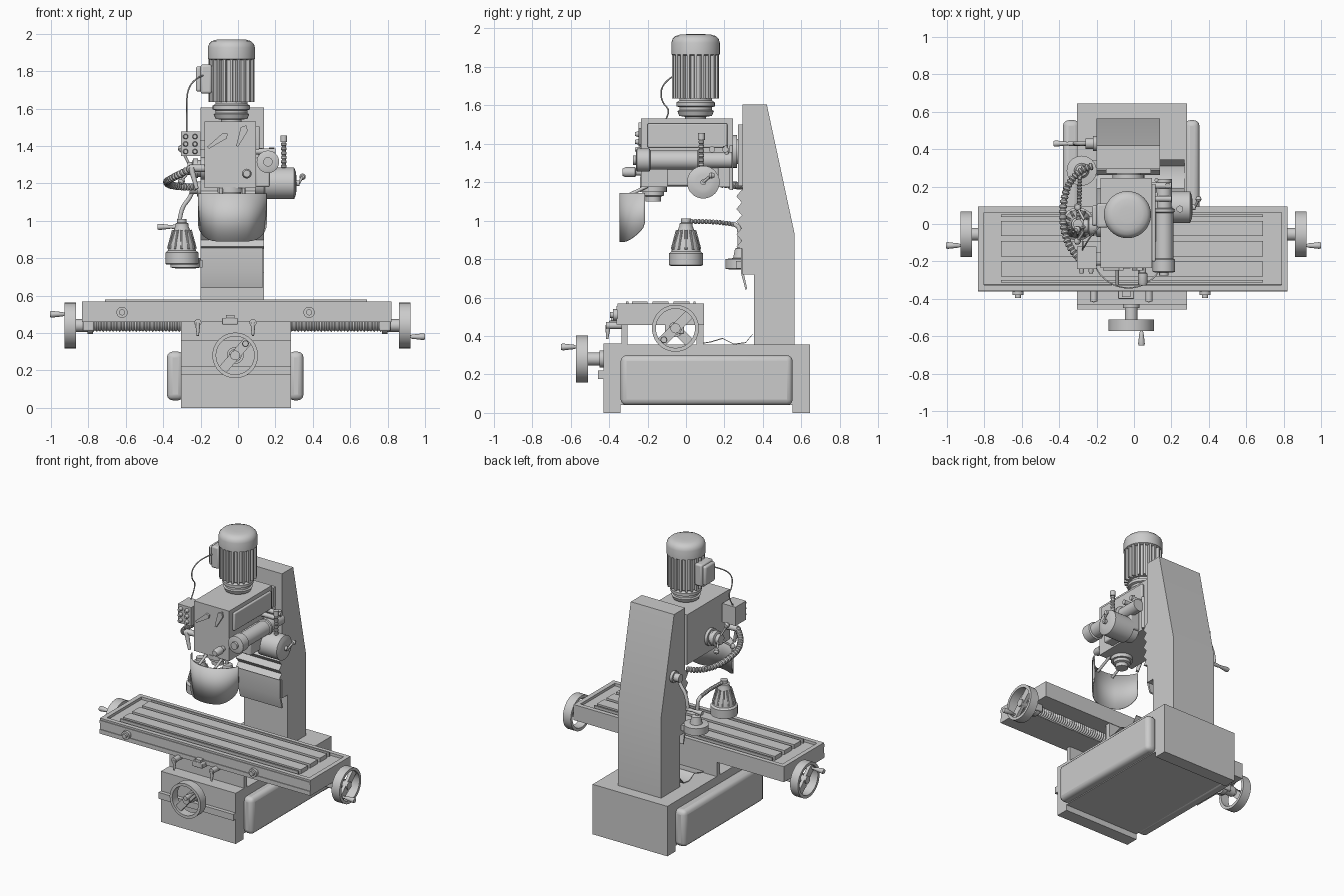
import bpy, bmesh, math
from mathutils import Vector, Matrix

if "Cube" in bpy.data.objects:
    bpy.data.objects.remove(bpy.data.objects["Cube"])

V = Vector
AX = {'x': V((1, 0, 0)), 'y': V((0, 1, 0)), 'z': V((0, 0, 1))}


def finish(name, bm, angle=35):
    bmesh.ops.recalc_face_normals(bm, faces=bm.faces)
    me = bpy.data.meshes.new(name)
    bm.to_mesh(me)
    bm.free()
    me.shade_smooth()
    me.set_sharp_from_angle(angle=math.radians(angle))
    ob = bpy.data.objects.new(name, me)
    bpy.context.collection.objects.link(ob)
    return ob


def bevel(ob, w, seg=3):
    m = ob.modifiers.new("bevel", 'BEVEL')
    m.width, m.segments, m.limit_method = w, seg, 'ANGLE'
    return ob


def box(name, x0, x1, y0, y1, z0, z1, bev=0):
    bm = bmesh.new()
    bmesh.ops.create_cube(bm, size=1)
    bmesh.ops.scale(bm, vec=(x1 - x0, y1 - y0, z1 - z0), verts=bm.verts)
    bmesh.ops.translate(bm, vec=((x0 + x1) / 2, (y0 + y1) / 2, (z0 + z1) / 2), verts=bm.verts)
    ob = finish(name, bm)
    return bevel(ob, bev) if bev else ob


def prism(name, pts, axis, a, b):
    """Extrude a 2D outline along an axis from a to b."""
    put = {'x': lambda p: (a, p[0], p[1]), 'y': lambda p: (p[0], a, p[1]), 'z': lambda p: (p[0], p[1], a)}[axis]
    bm = bmesh.new()
    f = bm.faces.new([bm.verts.new(put(p)) for p in pts])
    r = bmesh.ops.extrude_face_region(bm, geom=[f])
    bmesh.ops.translate(bm, vec=AX[axis] * (b - a), verts=[v for v in r['geom'] if isinstance(v, bmesh.types.BMVert)])
    return finish(name, bm)


def lathe(name, origin, direction, prof, n=32, closed=False):
    """Spin (radius, height) points about a direction; capped unless closed."""
    M = Matrix.Translation(origin) @ V(direction).to_track_quat('Z', 'Y').to_matrix().to_4x4()
    bm = bmesh.new()
    rings = [[bm.verts.new(M @ V((r * math.cos(t), r * math.sin(t), h)))
              for t in (2 * math.pi * i / n for i in range(n))] for r, h in prof]
    for a, b in list(zip(rings, rings[1:])) + ([(rings[-1], rings[0])] if closed else []):
        for i in range(n):
            bm.faces.new((a[i], a[(i + 1) % n], b[(i + 1) % n], b[i]))
    if not closed:
        bm.faces.new(rings[0])
        bm.faces.new(rings[-1])
    return finish(name, bm)


def rod(name, p, q, r, r2=None, n=24):
    d = V(q) - V(p)
    return lathe(name, p, d, [(r, 0), (r if r2 is None else r2, d.length)], n)


def tube(name, pts, r):
    cu = bpy.data.curves.new(name, 'CURVE')
    cu.dimensions, cu.bevel_depth, cu.bevel_resolution, cu.use_fill_caps = '3D', r, 3, True
    s = cu.splines.new('NURBS')
    s.points.add(len(pts) - 1)
    for p, c in zip(s.points, pts):
        p.co = (*c, 1)
    s.use_endpoint_u, s.order_u, s.resolution_u = True, 3, 8
    ob = bpy.data.objects.new(name, cu)
    bpy.context.collection.objects.link(ob)


def beads(name, pts, r, count):
    """Segmented hose: short tapered links along a quadratic curve."""
    a, b, c = map(V, pts)
    at = lambda t: a * (1 - t) ** 2 + b * 2 * t * (1 - t) + c * t * t
    for i in range(count):
        p, q = at(i / count), at((i + 1) / count)
        L = (q - p).length
        lathe(f"{name}_{i}", p, q - p, [(r * .6, 0), (r, L * .3), (r, L * .7), (r * .6, L)], 14)


def handwheel(name, origin, d, h):
    """Rim, spoke bar, hub and crank handle; d points outwards, h is the handle offset."""
    o, d, h = V(origin), V(d), V(h)
    lathe(name + "_rim", o, d, [(.122, 0), (.122, .062), (.102, .062), (.102, 0)], 40, True)
    u, w = h.normalized(), d.cross(h.normalized())
    bm = bmesh.new()
    bmesh.ops.create_cube(bm, size=1)
    bmesh.ops.scale(bm, vec=(.21, .05, .022), verts=bm.verts)
    M = Matrix((u, w, d)).transposed().to_4x4()
    bmesh.ops.transform(bm, matrix=Matrix.Translation(o + d * .035) @ M, verts=bm.verts)
    finish(name + "_spoke", bm)
    lathe(name + "_hub", o - d * .09, d, [(.045, 0), (.045, .03), (.034, .03), (.034, .1), (.026, .1), (.026, .145)], 24)
    lathe(name + "_handle", o + h + d * .04, d, [(.008, 0), (.008, .025), (.011, .03), (.018, .09), (.015, .1)], 16)


# base casting with feet, side trays and front rail
box("base_body", -.305, .283, -.43, .645, .04, .355)
box("front_foot", -.305, .283, -.43, -.34, 0, .05)
box("rear_foot", -.305, .283, .555, .645, 0, .05)
for s, x0, x1 in (("left", -.38, -.29), ("right", .27, .35)):
    box(s + "_side_tray", x0, x1, -.34, .555, .04, .30, .03)
box("front_rail", -.305, .283, -.457, -.42, .175, .22)

# column
prism("column", [(.295, .72), (.295, 1.605), (.42, 1.605), (.565, .93), (.565, .355), (.355, .355), (.355, .72)], 'x', -.2, .14)
zig = [(.262 if i % 2 else .29, 1.16 - .033 * i) for i in range(10)]
prism("column_bellows", zig + [(.3, .85), (.3, 1.16)], 'x', -.2, .14)
prism("bellows_flap", [(.285, .88), (.285, .73), (.31, .64), (.318, .645), (.3, .73), (.3, .88)], 'x', -.2, .13)
sheet = [(.09, .365), (.13, .372), (.19, .39), (.25, .36), (.31, .368), (.345, .41)]
prism("way_cover", sheet + [(y, z - .005) for y, z in reversed(sheet)], 'x', -.2, .27)

# saddle and table
box("saddle_front", -.305, .283, -.335, -.305, .35, .46)
box("saddle_rear", -.305, .283, .055, .09, .35, .46)
box("saddle_front_way", -.305, .283, -.43, -.33, .35, .36)
bm = bmesh.new()
bmesh.ops.create_cube(bm, size=1)
bmesh.ops.scale(bm, vec=(1.655, .45, .11), verts=bm.verts)
bmesh.ops.translate(bm, vec=(-.0075, -.132, .513), verts=bm.verts)
top = max(bm.faces, key=lambda f: f.calc_center_median().z)
bmesh.ops.inset_region(bm, faces=[top], thickness=.045)
bmesh.ops.inset_region(bm, faces=[top], thickness=.001)
bmesh.ops.translate(bm, vec=(0, 0, -.018), verts=top.verts)
finish("table", bm)
for i, (y0, y1) in enumerate(((-.312, -.3), (-.28, -.2), (-.175, -.09), (-.065, .017), (.038, .05))):
    box(f"table_slat_{i}", -.71, .69, y0, y1, .54, .579)
box("table_front_upper_rail", -.835, .82, -.362, -.35, .535, .555)
box("table_front_lower_rail", -.835, .82, -.362, -.35, .46, .49)
N = 90
lathe("table_lead_screw", (-.8, -.06, .44), (1, 0, 0),
      [(.034 if i % 2 else .026, 1.59 * i / (2 * N)) for i in range(2 * N + 1)], 20)
for s, x in (("left", -.8), ("right", .785)):
    box(s + "_screw_bracket", x - .03, x + .03, -.11, -.01, .41, .47, .008)
handwheel("left_wheel", (-.865, -.055, .44), (-1, 0, 0), (0, -.06, .06))
handwheel("right_wheel", (.86, -.055, .44), (1, 0, 0), (0, -.06, -.06))
handwheel("front_wheel", (-.015, -.51, .28), (0, -1, 0), (.055, 0, .063))

# table stops and lock levers
for x in (-.62, .38):
    lathe("table_stop", (x, -.35, .51), (0, -1, 0), [(.03, 0), (.03, .03), (.016, .03), (.016, .045)], 20)
box("centre_stop", -.085, 0, -.4, -.34, .445, .48, .005)
box("centre_stop_top", -.065, -.02, -.39, -.35, .48, .497)
for x in (-.215, .08):
    rod("lock_pivot", (x, -.33, .455), (x, -.415, .455), .019)
    rod("lock_lever", (x, -.405, .455), (x, -.41, .385), .014, .006)

# head
box("head", -.18, .095, -.235, .245, 1.175, 1.53)
box("head_side_cover", .095, .115, -.2, .215, 1.38, 1.505, .006)
box("head_lower_side", .095, .17, -.1, .17, 1.18, 1.34, .01)
lathe("head_swivel", (-.03, .24, 1.36), (0, 1, 0), [(.085, 0), (.085, .025), (.065, .025), (.065, .06)])
box("swivel_slide", -.15, .09, .27, .3, 1.18, 1.5)
lathe("spindle", (-.04, -.17, 1.18), (0, 0, -1), [(.07, 0), (.07, .03), (.055, .03), (.055, .05), (.04, .055), (.04, .08)])
for x in (-.09, .03):
    rod("guard_bracket", (x, -.2, 1.18), (x, -.325, 1.12), .009)
prism("speed_lever_a", [(-.165, 1.395), (-.155, 1.385), (-.06, 1.44), (-.055, 1.465), (-.08, 1.47)], 'y', -.248, -.23)
prism("speed_lever_b", [(-.01, 1.40), (0, 1.395), (.052, 1.48), (.045, 1.51), (.015, 1.5)], 'y', -.248, -.23)
lathe("depth_knob", (.047, -.23, 1.252), (0, -1, 0), [(.018, 0), (.018, .03), (.026, .035), (.026, .085), (.018, .1)], 20)

# curved chip guard with rounded lower corners
bm = bmesh.new()
cols = []
for i in range(49):
    t = math.radians(-70 + 140 * i / 48)
    x, y = .197 * math.sin(t), -.148 - .197 * math.cos(t)
    e = min(.1, max(0, abs(x) - .085))
    zb = .89 + .1 - math.sqrt(max(0, .01 - e * e))
    cols.append((bm.verts.new((x - .03, y, zb)), bm.verts.new((x - .03, y, 1.145))))
for a, b in zip(cols, cols[1:]):
    bm.faces.new((a[0], b[0], b[1], a[1]))
finish("chip_guard", bm).modifiers.new("thick", 'SOLIDIFY').thickness = .007

# right-hand feed motor and drive drum
lathe("feed_cylinder", (.16, -.26, 1.315), (0, 1, 0),
      [(.045, 0), (.06, .005), (.06, .07), (.05, .075), (.05, .32), (.058, .325), (.058, .34), (.042, .345), (.042, .5)])
rod("feed_cylinder_cap", (.16, -.275, 1.315), (.16, -.25, 1.315), .025)
lathe("feed_drum", (.09, .09, 1.2), (1, 0, 0), [(.07, 0), (.07, .05), (.085, .055), (.085, .21), (.06, .22), (.04, .222)])
rod("drum_shaft", (.3, .09, 1.2), (.33, .09, 1.2), .015)
rod("drum_lever", (.325, .09, 1.2), (.345, .13, 1.235), .007)
lathe("drum_lever_knob", (.345, .12, 1.235), (0, 1, 0), [(.01, 0), (.017, .012), (.01, .028)], 14)
rod("upright_lever", (.245, .08, 1.26), (.245, .08, 1.4), .011)
beads("upright_lever_grip", [(.245, .08, 1.28), (.245, .08, 1.35), (.245, .08, 1.42)], .015, 6)
rod("upright_lever_knob", (.245, .08, 1.42), (.245, .08, 1.455), .018)
for y in (.135, .205):
    rod("side_knob", (.09, y, 1.37), (.2, y, 1.37), .016)
rod("side_link", (.18, .205, 1.39), (.18, .22, 1.29), .014, .006)
rod("table_feed_rod", (.12, .235, 1.39), (.12, .235, 1.16), .01)

# main motor
mx, my = -.035, .05
lathe("motor_foot", (mx, my, 1.525), (0, 0, 1),
      [(.055, 0), (.055, .015), (.085, .02), (.095, .045), (.085, .05), (.085, .065), (.1, .07), (.1, .09), (.085, .1), (.085, .12)])
fins = []
for i in range(20):
    for da, r in ((-.085, .1), (-.055, .123), (.055, .123), (.085, .1)):
        a = 2 * math.pi * i / 20 + da
        fins.append((mx + r * math.cos(a), my + r * math.sin(a)))
prism("motor_fins", fins, 'z', 1.635, 1.865)
lathe("motor_cap", (mx, my, 1.86), (0, 0, 1),
      [(.118, 0), (.126, .005), (.126, .065), (.12, .085), (.105, .1), (.08, .108), (.04, .11)], 40)
box("junction_box", -.2, -.14, -.02, .11, 1.68, 1.835, .012)
box("junction_lid", -.225, -.195, -.01, .1, 1.69, 1.825, .012)
tube("motor_cable", [(-.18, -.01, 1.78), (-.23, -.06, 1.76), (-.27, -.13, 1.7), (-.275, -.13, 1.62), (-.275, -.07, 1.56), (-.275, -.15, 1.46)], .004)

# control box
box("control_box", -.305, -.2, -.24, -.12, 1.345, 1.478)
box("control_box_arm", -.21, -.17, -.2, -.15, 1.38, 1.43)
for x in (-.28, -.23):
    for z in (1.37, 1.41, 1.45):
        lathe("control_button", (x, -.235, z), (0, -1, 0), [(.014, 0), (.014, .015), (.01, .03)], 16)

# left quill capstan
lathe("capstan", (-.17, -.01, 1.28), (-1, 0, 0),
      [(.06, 0), (.06, .03), (.045, .03), (.045, .045), (.052, .045), (.052, .07), (.035, .075), (.035, .1)])
for k in range(3):
    a = math.radians(100 + 120 * k)
    c, s = math.cos(a), math.sin(a)
    rod("capstan_arm", (-.25, -.01, 1.28), (-.3, -.01 + .1 * c, 1.28 + .1 * s), .007)
    lathe("capstan_knob", (-.295, -.01 + .09 * c, 1.28 + .09 * s), (-.45, c, s), [(.01, 0), (.018, .012), (.018, .025), (.008, .036)], 14)

# segmented coolant hose from column to head
beads("coolant_hose_rear", [(-.22, .31, 1.18), (-.39, .27, 1.18), (-.38, .02, 1.21)], .02, 16)
beads("coolant_hose_front", [(-.38, .02, 1.21), (-.37, -.14, 1.22), (-.25, -.22, 1.28)], .02, 12)
rod("hose_nozzle", (-.25, -.22, 1.28), (-.22, -.23, 1.17), .016, .01)
rod("hose_bracket", (-.17, -.2, 1.28), (-.26, -.21, 1.28), .02)

# work lamp, arm and stand
lathe("lamp_shade", (-.3, 0, .765), (0, 0, 1),
      [(.08, 0), (.088, .005), (.088, .065), (.075, .075), (.07, .11), (.05, .17), (.035, .205), (.035, .22), (.025, .225), (.025, .245)])
for i in range(12):
    c, s = math.cos(i * math.pi / 6), math.sin(i * math.pi / 6)
    rod("lamp_rib", (-.3 + .073 * c, .073 * s, .85), (-.3 + .046 * c, .046 * s, .95), .007, n=8)
beads("lamp_arm", [(-.3, 0, .995), (-.29, .14, 1.0), (-.29, .25, .98)], .013, 14)
tube("lamp_arm_bend", [(-.29, .24, .983), (-.29, .275, .975), (-.285, .28, .93), (-.285, .28, .8)], .012)
lathe("lamp_stand", (-.28, .285, .745), (0, 0, 1), [(.05, 0), (.08, .005), (.08, .055), (.04, .06), (.03, .11), (.015, .115)])
box("lamp_stand_bracket", -.25, -.19, .26, .34, .75, .79)

# column crank
lathe("crank_hub", (-.19, .43, 1.17), (-1, 0, 0), [(.04, 0), (.04, .03), (.028, .03), (.028, .07)], 24)
tube("crank_arm", [(-.24, .43, 1.17), (-.25, .43, 1.13), (-.31, .43, 1.06), (-.315, .43, .965)], .012)
lathe("crank_handle", (-.305, .43, .967), (-1, 0, 0), [(.012, 0), (.012, .04), (.009, .05), (.017, .115), (.014, .125)], 16)
